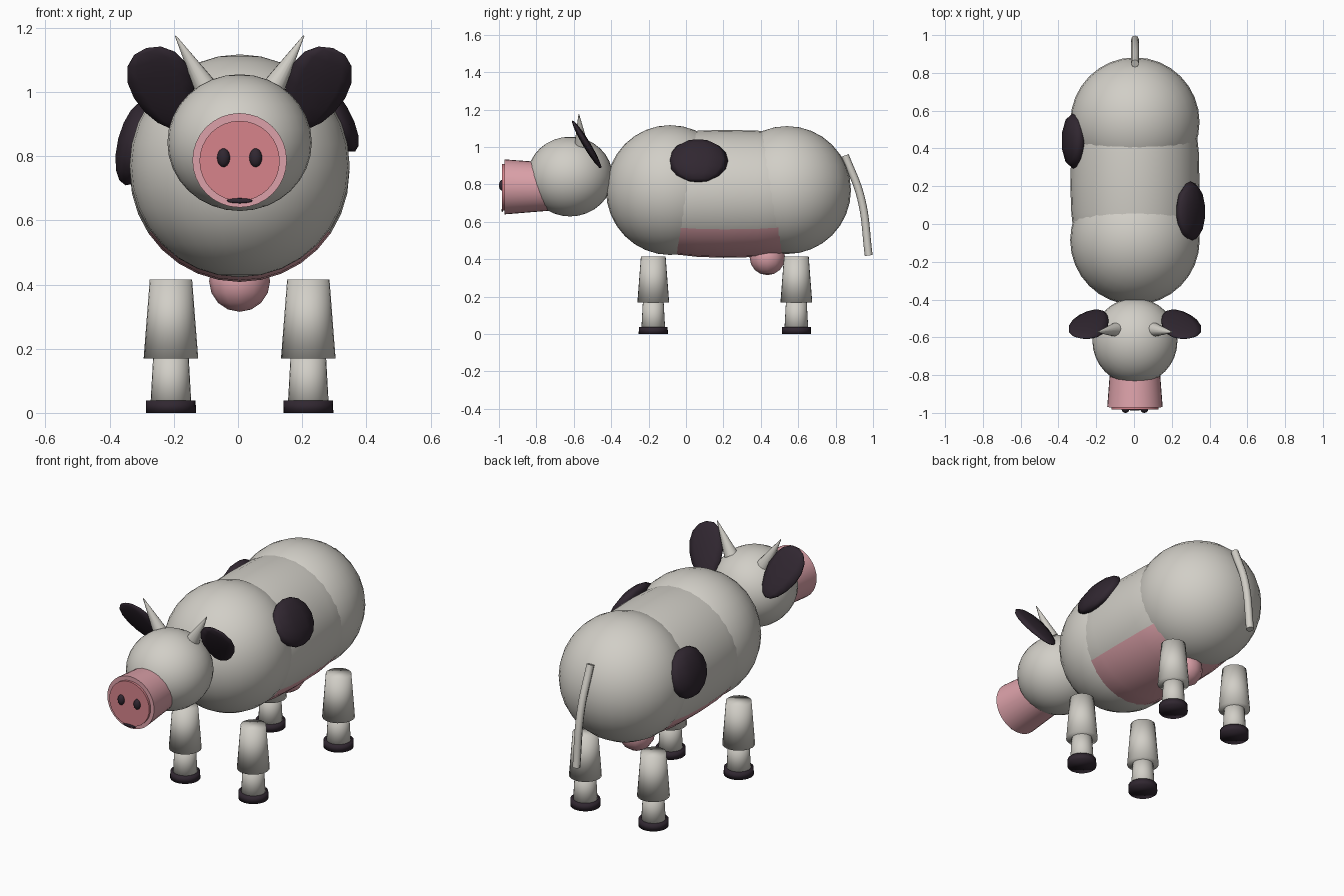
import bpy, bmesh, math
from math import radians, sin, cos, pi
from mathutils import Matrix, Vector

if "Cube" in bpy.data.objects:
    bpy.data.objects.remove(bpy.data.objects["Cube"])

CX = 0.005  # centre line of the animal


def material(name, rgb):
    m = bpy.data.materials.new(name)
    m.use_nodes = True
    m.diffuse_color = (*rgb, 1)
    m.node_tree.nodes["Principled BSDF"].inputs["Base Color"].default_value = (*rgb, 1)
    return m


HIDE = material("off_white", (0.64, 0.62, 0.57))
PINK = material("soft_pink", (0.72, 0.36, 0.40))
ROSE = material("rose", (0.68, 0.23, 0.26))
DARK = material("dark_plum", (0.03, 0.02, 0.03))


def finish(name, bm, mats, angle=None):
    """Turn a bmesh into a smooth shaded object."""
    bmesh.ops.recalc_face_normals(bm, faces=bm.faces[:])
    mesh = bpy.data.meshes.new(name)
    bm.to_mesh(mesh)
    bm.free()
    for m in mats:
        mesh.materials.append(m)
    ob = bpy.data.objects.new(name, mesh)
    bpy.context.collection.objects.link(ob)
    bpy.ops.object.select_all(action='DESELECT')
    ob.select_set(True)
    bpy.context.view_layer.objects.active = ob
    if angle is None:
        bpy.ops.object.shade_smooth()
    else:
        bpy.ops.object.shade_smooth_by_angle(angle=radians(angle))
    return ob


def ball(name, centre, radii, mat, rot=Matrix.Identity(4), segs=32, rings=16, taper=0):
    bm = bmesh.new()
    bmesh.ops.create_uvsphere(bm, u_segments=segs, v_segments=rings, radius=1)
    for v in bm.verts:
        v.co.x *= 1 + taper * v.co.z
    bm.transform(Matrix.Translation(centre) @ rot @ Matrix.Diagonal((*radii, 1)))
    return finish(name, bm, [mat])


def cone(name, start, end, r1, r2, mat, segs=24, angle=None):
    """Tapered cylinder running from start to end."""
    a, b = Vector(start), Vector(end)
    bm = bmesh.new()
    bmesh.ops.create_cone(bm, cap_ends=True, segments=segs, radius1=r1, radius2=r2,
                          depth=(b - a).length)
    turn = (b - a).to_track_quat('Z', 'Y').to_matrix().to_4x4()
    bm.transform(Matrix.Translation((a + b) / 2) @ turn)
    return finish(name, bm, [mat], angle)


# Body: two round ends joined by a bulging barrel with a pink underside
ball("shoulders", (CX, -0.085, 0.77), (0.343, 0.343, 0.347), HIDE)
ball("rump", (CX, 0.54, 0.77), (0.342, 0.342, 0.342), HIDE)

bm = bmesh.new()
profile = [(-0.12, 0.30), (-0.05, 0.325), (0.06, 0.337), (0.2, 0.342),
           (0.38, 0.338), (0.5, 0.325), (0.58, 0.30)]
N = 32
rings = [[bm.verts.new((CX + r * cos(2 * pi * i / N), y, 0.75 + r * sin(2 * pi * i / N)))
          for i in range(N)] for y, r in profile]
for a, b in zip(rings, rings[1:]):
    for i in range(N):
        j = (i + 1) % N
        bm.faces.new((a[i], a[j], b[j], b[i]))
bm.faces.new(rings[0])
bm.faces.new(rings[-1])
for f in bm.faces:
    c = f.calc_center_median()
    f.material_index = int(c.z < 0.75 - 0.55 * math.hypot(c.x - CX, c.z - 0.75))
finish("barrel", bm, [HIDE, PINK], 40)

ball("udder", (CX, 0.435, 0.41), (0.095, 0.095, 0.095), PINK, segs=12, rings=8)

# Hide spots: shallow domes lying on the flanks
ball("left_spot", (0.30, 0.065, 0.927), (0.05, 0.16, 0.13), DARK,
     Matrix.Rotation(radians(-30), 4, 'Y'), 10, 8)
ball("right_spot", (-0.318, 0.44, 0.84), (0.06, 0.15, 0.135), DARK,
     Matrix.Rotation(radians(14), 4, 'Y'), 10, 8)

# Head and muzzle
ball("head", (CX, -0.62, 0.842), (0.225, 0.228, 0.213), HIDE)
cone("snout", (CX, -0.65, 0.788), (CX, -0.97, 0.787), 0.122, 0.147, PINK, 32, 40)
cone("nose_plate", (CX, -0.965, 0.785), (CX, -0.983, 0.785), 0.125, 0.125, ROSE, 32, 40)
ball("mouth", (CX, -0.983, 0.661), (0.04, 0.004, 0.008), DARK, segs=16, rings=8)

# Paired features of the head
for side, s in (("left", 1), ("right", -1)):
    ball(side + "_nostril", (CX + s * 0.05, -0.983, 0.795), (0.02, 0.017, 0.029), DARK,
         segs=16, rings=10)
    tilt = Matrix.Rotation(radians(31), 4, 'X') @ Matrix.Rotation(radians(s * 20), 4, 'Y')
    ball(side + "_ear", (CX + s * 0.238, -0.53, 1.012), (0.102, 0.02, 0.155), DARK,
         tilt, 10, 8, 0.2)
    cone(side + "_horn", (CX + s * 0.103, -0.56, 1.01), (CX + s * 0.2, -0.573, 1.175),
         0.037, 0.002, HIDE, 16, 60)

# Legs
for end, y in (("front", -0.175), ("back", 0.59)):
    for side, s in (("left", 1), ("right", -1)):
        x = CX + s * 0.214
        tag = end + "_" + side
        cone(tag + "_upper_leg", (x, y, 0.17), (x, y, 0.415), 0.085, 0.066, HIDE)
        cone(tag + "_lower_leg", (x, y, 0.002), (x, y, 0.20), 0.065, 0.054, HIDE)
        cone(tag + "_hoof", (x, y, 0), (x, y, 0.039), 0.078, 0.077, DARK)

# Tail: bevelled curve hanging from the rump
curve = bpy.data.curves.new("tail", 'CURVE')
curve.dimensions = '3D'
curve.bevel_depth = 0.021
curve.bevel_resolution = 2
curve.use_fill_caps = True
spline = curve.splines.new('BEZIER')
path = [(0.85, 0.955), (0.935, 0.73), (0.977, 0.42)]
spline.bezier_points.add(len(path) - 1)
for p, (y, z) in zip(spline.bezier_points, path):
    p.co = (CX, y, z)
    p.handle_left_type = p.handle_right_type = 'AUTO'
curve.materials.append(HIDE)
bpy.context.collection.objects.link(bpy.data.objects.new("tail", curve))
